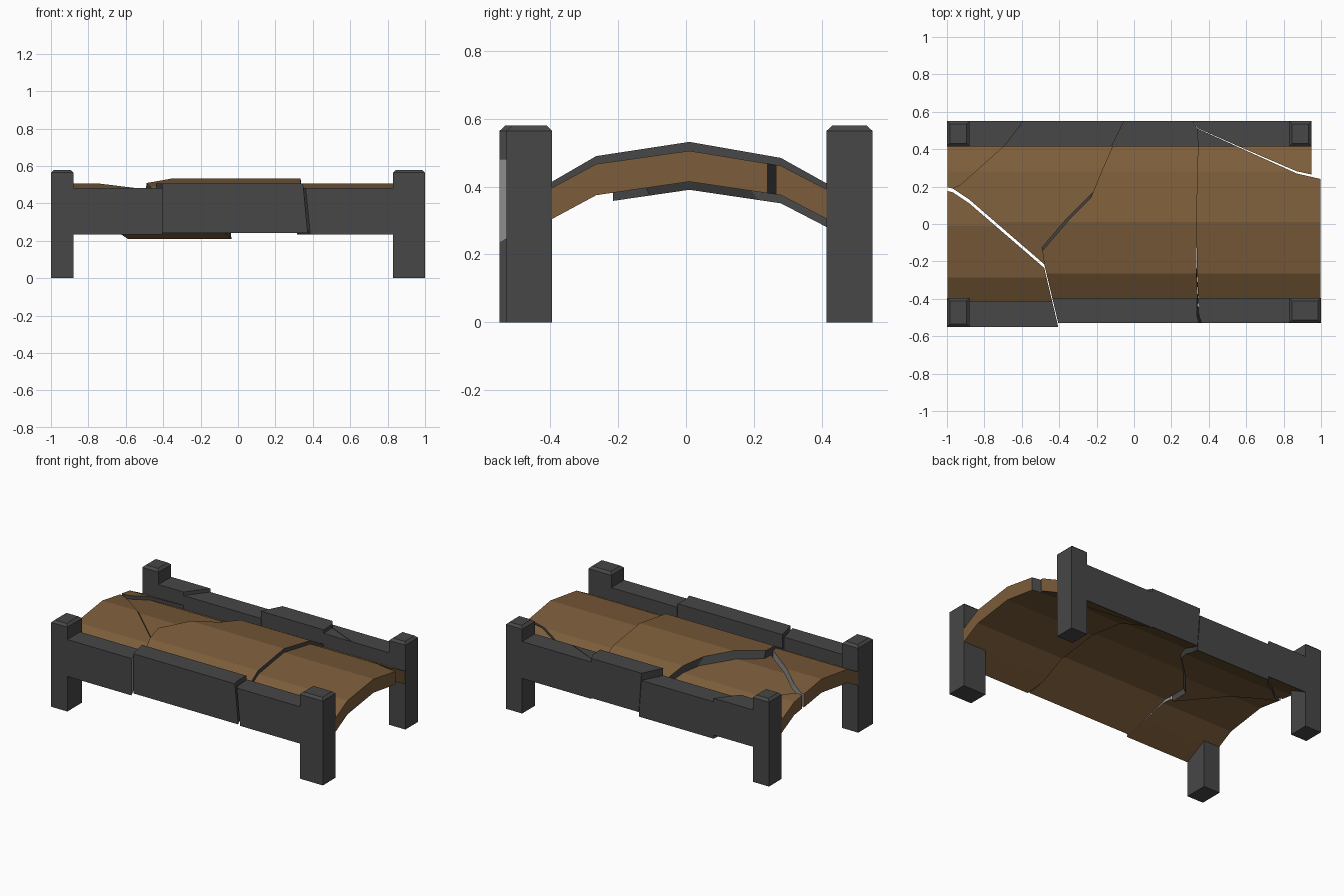
import bpy, bmesh

if "Cube" in bpy.data.objects:
    bpy.data.objects.remove(bpy.data.objects["Cube"])


def material(name, rgb):
    m = bpy.data.materials.new(name)
    m.diffuse_color = (*rgb, 1)
    m.use_nodes = True
    m.node_tree.nodes["Principled BSDF"].inputs["Base Color"].default_value = m.diffuse_color
    return m


STONE = material("dark stone", (0.063, 0.063, 0.063))
EARTH = material("brown decking", (0.2, 0.108, 0.042))
PALE = material("pale broken stone", (0.3, 0.3, 0.3))


def make_object(name, bm):
    bmesh.ops.recalc_face_normals(bm, faces=bm.faces)
    me = bpy.data.meshes.new(name)
    bm.to_mesh(me)
    bm.free()
    ob = bpy.data.objects.new(name, me)
    bpy.context.collection.objects.link(ob)
    return ob


def loft(rings):
    """Closed solid through rings of equal length."""
    bm = bmesh.new()
    vs = [[bm.verts.new(p) for p in r] for r in rings]
    n = len(vs[0])
    for a, b in zip(vs, vs[1:]):
        for i in range(n):
            bm.faces.new((a[i], a[(i + 1) % n], b[(i + 1) % n], b[i]))
    bm.faces.new(vs[0])
    bm.faces.new(vs[-1])
    return bm


# bridge cross-section (y, z): side walls with arched deck between
SECTION = [(-.53, .235), (-.53, .482), (-.395, .482), (-.395, .397), (-.265, .467),
           (.01, .506), (.28, .462), (.415, .392), (.415, .482), (.55, .482),
           (.55, .235), (.415, .305), (.28, .375), (.01, .415), (-.265, .375), (-.395, .305)]

# crack lines seen from above: x, y, lean (x shift per unit of height)
CRACK_A = [(-.97, .19, 0), (-.88, .13, 0), (-.48, -.215, 0), (-.405, -.53, 0), (-.39, -.6, 0)]
CRACK_B = [(-.97, .19, 0), (-.93, .205, 0), (-.69, .42, 0), (-.59, .55, 0), (-.55, .6, 0)]
CRACK_C = [(-.48, -.215, 0), (-.36, .02, .4), (-.12, .42, -.08), (-.055, .55, -.08), (-.03, .6, -.08)]
CRACK_D = [(.355, -.6, -.1), (.348, -.53, -.1), (.338, -.39, -.02), (.334, 0, 0),
           (.345, .42, 0), (.34, .51, 0)]
CRACK_D_END = [(.315, .55, 0), (.29, .6, 0)]
CRACK_F = [(.34, .51, 0), (.56, .41, 0), (.87, .27, 0), (1.0, .24, 0), (1.1, .21, 0)]
CRACK_G = [(.341, .512, 0), (.56, .415, 0), (.87, .282, 0), (.948, .265, 0), (.948, .6, 0)]
LEFT_EDGE = [(-1.1, .22, 0)]


def fragment(name, outline, x_end=.998, shift=(0, 0, 0), stretch=1, broken=STONE):
    ob = make_object(name, loft([[(x, y, z) for y, z in SECTION] for x in (-.998, x_end)]))
    bm = loft([[(x + s * (z - .48), y, z) for x, y, s in outline] for z in (.1, .65)])
    bmesh.ops.triangulate(bm, faces=bm.faces)
    cutter = make_object("cutter", bm)
    mod = ob.modifiers.new("cut", 'BOOLEAN')
    mod.operation, mod.solver, mod.object = 'INTERSECT', 'EXACT', cutter
    deps = bpy.context.evaluated_depsgraph_get()
    me = bpy.data.meshes.new_from_object(ob.evaluated_get(deps))
    ob.modifiers.clear()
    ob.data = me
    bpy.data.objects.remove(cutter)
    # stone walls, brown deck and ends, broken stone on the cracks
    me.materials.clear()
    for m in (STONE, EARTH, broken):
        me.materials.append(m)
    for f in me.polygons:
        n, c = f.normal, f.center
        f.use_smooth = False
        if abs(n.x) < .005:
            wall = (c.y < -.39 or c.y > .41) and n.z > -.1
            f.material_index = 0 if wall else 1
        elif abs(n.x) > .99 and abs(c.x) > .93:
            f.material_index = 1
        else:
            f.material_index = 2
    for v in me.vertices:
        v.co.z = .235 + (v.co.z - .235) * stretch
        v.co.x += shift[0]
        v.co.y += shift[1]
        v.co.z += shift[2]
    return ob


# the six broken pieces
fragment("front_left_piece", LEFT_EDGE + CRACK_A + [(-1.1, -.6, 0)],
         shift=(0, -.02, 0), broken=PALE)
fragment("back_left_piece", LEFT_EDGE + CRACK_B + [(-1.1, .6, 0)])
fragment("sunken_piece", CRACK_A[:3] + CRACK_C[1:] + CRACK_B[:0:-1], shift=(0, 0, -.024))
fragment("raised_middle_piece", CRACK_A[:1:-1] + CRACK_C[1:] + CRACK_D_END[::-1] + CRACK_D[::-1],
         shift=(0, 0, .006), stretch=1.075)
fragment("front_right_piece",
         [(x + (.014 if y < -.45 else .004 if y < -.3 else 0), y, s) for x, y, s in CRACK_D]
         + CRACK_F[1:] + [(1.1, -.6, 0)])
fragment("back_right_piece", CRACK_G + CRACK_D_END[::-1], x_end=.948)


# corner posts with chamfered caps
def post(name, x0, x1, y0, y1):
    def ring(z, d):
        return [(x0 + d, y0 + d, z), (x1 - d, y0 + d, z), (x1 - d, y1 - d, z), (x0 + d, y1 - d, z)]
    ob = make_object(name, loft([ring(0, 0), ring(.565, 0), ring(.58, .016)]))
    ob.data.materials.append(STONE)


post("front_left_post", -1, -.88, -.55, -.395)
post("front_right_post", .83, 1, -.53, -.395)
post("back_left_post", -1, -.88, .415, .55)
post("back_right_post", .83, .95, .415, .55)
